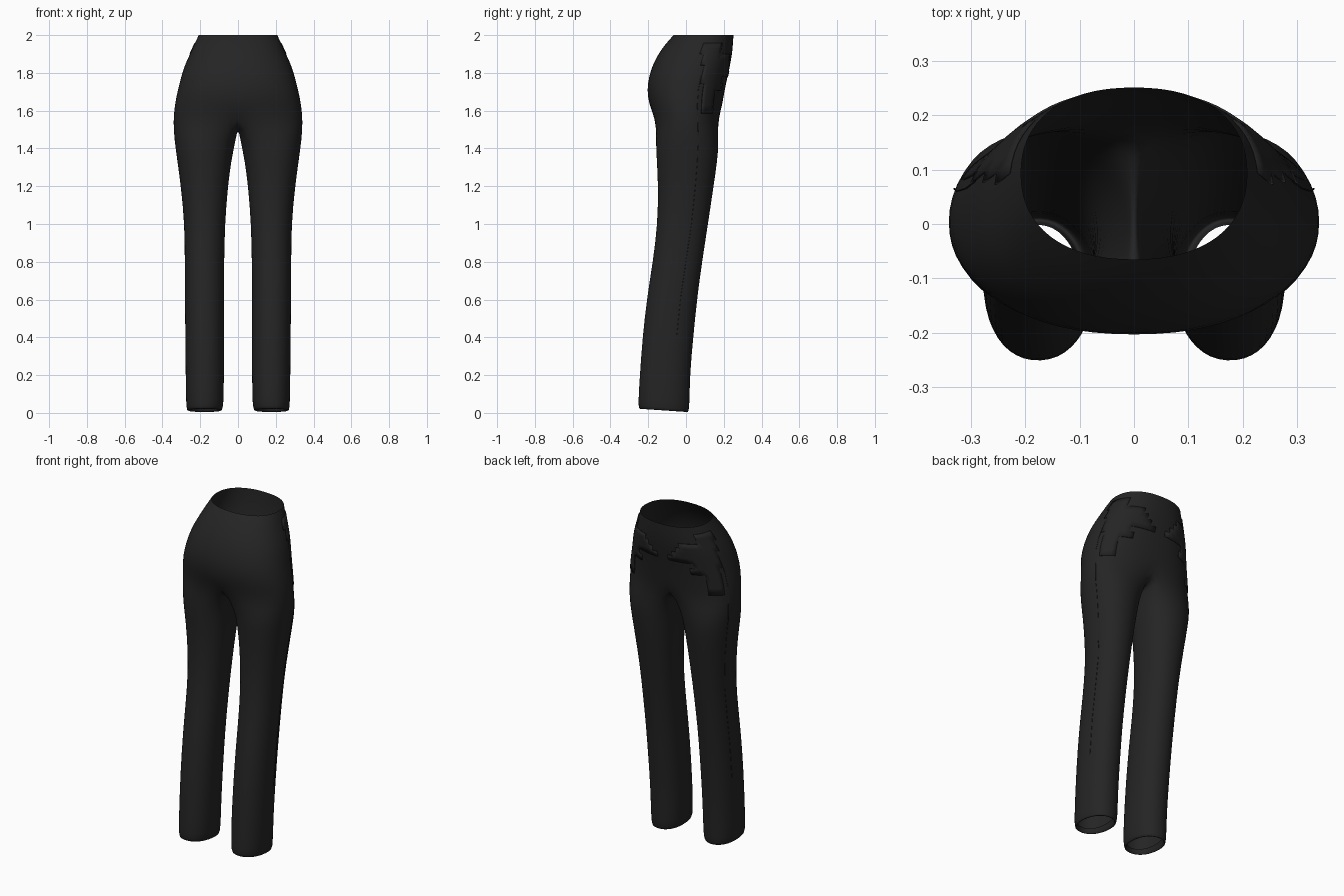
import bpy, bmesh
from math import sin, cos, radians, copysign

cube = bpy.data.objects.get("Cube")
if cube:
    bpy.data.objects.remove(cube)

OUTER, INNER = 17, 7      # points on the outer arc and on the inside of the thigh

cloth = bpy.data.materials.new("black cloth")
cloth.use_nodes = True
cloth.diffuse_color = (0.018, 0.018, 0.018, 1)
bsdf = cloth.node_tree.nodes["Principled BSDF"]
bsdf.inputs["Base Color"].default_value = cloth.diffuse_color
bsdf.inputs["Roughness"].default_value = 0.9


def power(v, p):
    return copysign(abs(v) ** p, v)


def oval(a, x0, x1, y0, y1, p=0.92):
    """Point of a rounded box section at angle a (degrees)."""
    a = radians(a)
    return ((x0 + x1) / 2 + (x1 - x0) / 2 * power(cos(a), p),
            (y0 + y1) / 2 + (y1 - y0) / 2 * power(sin(a), p))


def leg_ring(z, x0, x1, y0, y1, tilt=0.0):
    step_out, step_in = 270 / (OUTER - 1), 90 / (INNER + 1)
    angles = [-135 + i * step_out for i in range(OUTER)]
    angles += [135 + (i + 1) * step_in for i in range(INNER)]
    ring = []
    for a in angles:
        x, y = oval(a, x0, x1, y0, y1)
        ring.append((x, y, z + tilt * (y1 - y) / (y1 - y0)))
    return ring


def hip_arc(z, half_width, y0, y1, lift=0.0):
    arc = []
    for i in range(OUTER):
        t = i / (OUTER - 1) * 2 - 1
        x, y = oval(t * 90, -half_width, half_width, y0, y1, 0.88)
        arc.append((0 if abs(t) == 1 else x, y, z + lift * t ** 4))
    return arc


# Sections: height, inner x, outer x, front y, back y
legs = [(0.0, .085, .27, -.25, .013), (.03, .076, .276, -.255, .02),
        (.2, .074, .278, -.246, .022), (.4, .074, .28, -.232, .04),
        (.62, .074, .282, -.207, .062), (.8, .073, .283, -.177, .087),
        (1.0, .069, .284, -.152, .118), (1.2, .053, .304, -.149, .148),
        (1.33, .036, .322, -.156, .167), (1.44, .013, .338, -.163, .177)]
# Sections: height, half width, front y, back y
hips = [(1.63, .337, -.196, .192), (1.71, .32, -.208, .206),
        (1.78, .302, -.197, .221), (1.84, .284, -.178, .234),
        (1.9, .255, -.148, .245), (1.96, .228, -.104, .25),
        (2.0, .209, -.066, .252)]

rings = [leg_ring(.05, .1, .255, -.235, 0), leg_ring(.006, .095, .262, -.24, .005, .015)]
rings += [leg_ring(*s, tilt=.02 if s[0] < .1 else 0) for s in legs]

# Crotch section: outer arc plus the seam curve between the legs
crotch = hip_arc(1.54, .345, -.172, .18, .045)
for i in range(INNER):
    t = (i + 1) / (INNER + 1) * 2 - 1
    crotch.append((0, .004 - .17 * t, 1.515 + .07 * t * t))
rings.append(crotch)

bm = bmesh.new()
grid = [[bm.verts.new(p) for p in ring] for ring in rings]
for low, high in zip(grid, grid[1:]):
    n = len(low)
    for i in range(n):
        j = (i + 1) % n
        bm.faces.new((low[i], low[j], high[j], high[i]))
low = grid[-1][:OUTER]
for section in hips:
    high = [bm.verts.new(p) for p in hip_arc(*section)]
    for i in range(OUTER - 1):
        bm.faces.new((low[i], low[i + 1], high[i + 1], high[i]))
    low = high
mesh = bpy.data.meshes.new("trousers")
bm.to_mesh(mesh)
bm.free()

trousers = bpy.data.objects.new("trousers", mesh)
bpy.context.collection.objects.link(trousers)
mesh.materials.append(cloth)
mirror = trousers.modifiers.new("mirror", "MIRROR")
mirror.use_clip = True
mirror.merge_threshold = 0.002
smooth = trousers.modifiers.new("smooth", "SUBSURF")
smooth.levels = smooth.render_levels = 1
for poly in mesh.polygons:
    poly.use_smooth = True


def on_panel(c):
    """Stepped pocket area on the back of each hip."""
    x = abs(c.x)
    top = 1.95 if x > .19 else 1.9 if x > .1 else 1.84
    bottom = 1.6 if x > .24 else 1.7 if x > .17 else 1.78
    return c.y > .085 and x > .05 and bottom < c.z < top


# Pocket panels: thin patches lifted from the finished shell
shell = trousers.evaluated_get(bpy.context.evaluated_depsgraph_get())
panel_mesh = bpy.data.meshes.new_from_object(shell)
bm = bmesh.new()
bm.from_mesh(panel_mesh)
bmesh.ops.delete(bm, geom=[f for f in bm.faces if not on_panel(f.calc_center_median())],
                 context="FACES")
bm.to_mesh(panel_mesh)
bm.free()
panels = bpy.data.objects.new("back_pocket_panels", panel_mesh)
bpy.context.collection.objects.link(panels)
thick = panels.modifiers.new("thickness", "SOLIDIFY")
thick.thickness = 0.004
thick.offset = 1

# Side seams: slim cords down the outside of each leg
for side, name in ((1, "left_side_seam"), (-1, "right_side_seam")):
    curve = bpy.data.curves.new(name, "CURVE")
    curve.dimensions = "3D"
    curve.bevel_depth = 0.0015
    curve.bevel_resolution = 1
    path = []
    for z, x0, x1, y0, y1 in legs[3:]:
        x, y = oval(18, x0, x1, y0, y1)
        path.append((x * side, y, z))
    for z, w, y0, y1 in hips[:3]:
        x, y = oval(16, -w, w, y0, y1, 0.88)
        path.append((x * side, y, z))
    spline = curve.splines.new("POLY")
    spline.points.add(len(path) - 1)
    for point, co in zip(spline.points, path):
        point.co = (*co, 1)
    curve.materials.append(cloth)
    seam = bpy.data.objects.new(name, curve)
    bpy.context.collection.objects.link(seam)
